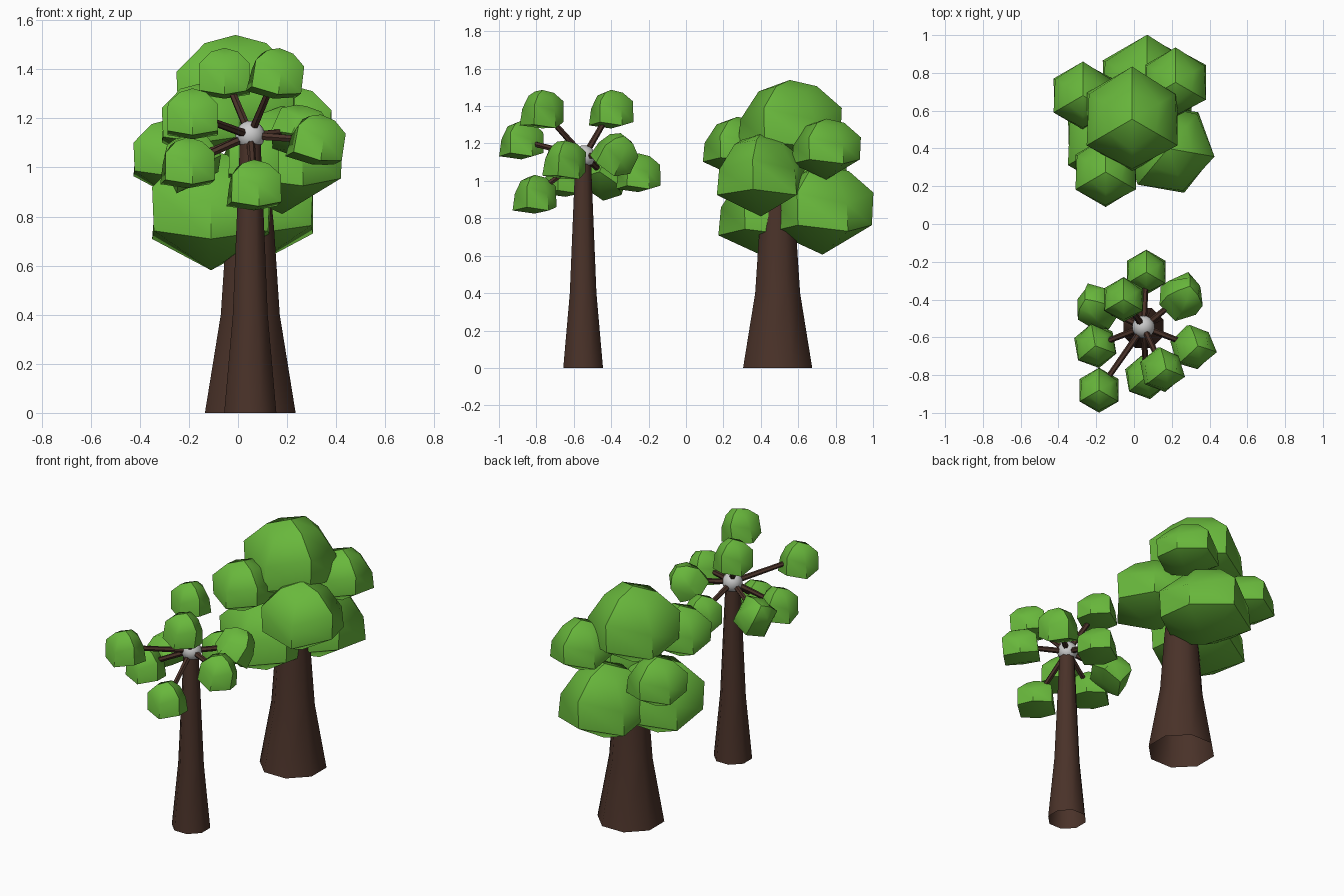
import bpy, bmesh, math
from mathutils import Vector, Matrix

if "Cube" in bpy.data.objects:
    bpy.data.objects.remove(bpy.data.objects["Cube"])


def material(name, col):
    m = bpy.data.materials.new(name)
    m.diffuse_color = (*col, 1)
    m.use_nodes = True
    m.node_tree.nodes["Principled BSDF"].inputs["Base Color"].default_value = m.diffuse_color
    return m


GREEN = material("leaf_green", (0.14, 0.48, 0.045))
BROWN = material("bark_brown", (0.068, 0.032, 0.022))


def lathe(name, profile, sides, phase=0.0, mat=None, angle=35):
    """Spin (radius, z) points around z; radius 0 makes a pole.
    A point may hold a second (radius, z) used on every other side."""
    bm = bmesh.new()
    rings = []
    for p in profile:
        ring = []
        for i in range(sides if p[0] else 1):
            r, z = p[2:] if len(p) == 4 and i % 2 else p[:2]
            a = phase + math.tau * i / sides
            ring.append(bm.verts.new((r * math.cos(a), r * math.sin(a), z)))
        rings.append(ring)
    for a, b in zip(rings, rings[1:]):
        for i in range(sides):
            j = (i + 1) % sides
            quad = [a[i % len(a)], a[j % len(a)], b[j % len(b)], b[i % len(b)]]
            bm.faces.new(list(dict.fromkeys(quad)))
    bmesh.ops.recalc_face_normals(bm, faces=bm.faces)
    me = bpy.data.meshes.new(name)
    bm.to_mesh(me)
    bm.free()
    ob = bpy.data.objects.new(name, me)
    bpy.context.collection.objects.link(ob)
    if mat:
        me.materials.append(mat)
    bpy.ops.object.select_all(action='DESELECT')
    ob.select_set(True)
    bpy.context.view_layer.objects.active = ob
    bpy.ops.object.shade_smooth_by_angle(angle=math.radians(angle))
    return ob


# Rounded cube-on-its-corner clumps: three ridges run down from the tip
BIG = [(0, .88), (.52, .76, .6, .66), (1, .34, .95, .12), (.97, -.3, 1, -.42), (0, -.88)]
SMALL = [(0, .9), (.52, .77, .62, .64), (.98, .38, .9, .05), (1, -.55, 1, -.7), (0, -.84)]


def clump(name, shape, loc, r, turn=0, tilt=(0, 0)):
    profile = [tuple(v * r for v in p) for p in shape]
    ob = lathe(name, profile, 6, math.pi / 2, GREEN, 50)
    for e in ob.data.edges:                        # crisp ridges
        if tuple(sorted(e.vertices)) in {(0, 1), (1, 7), (0, 3), (3, 9), (0, 5), (5, 11)}:
            e.use_edge_sharp = True
    ob.location = loc
    ob.rotation_euler = [math.radians(v) for v in (*tilt, turn)]


# Big tree
trunk = lathe("big_trunk", [(.2, 0), (.13, .4), (.105, .75), (.09, .9)], 8, math.pi / 8, BROWN, 50)
trunk.location = (.05, .49, 0)
for i, (x, y, z, r, turn) in enumerate([
        (-.01, .555, 1.295, .278, 0), (.07, .73, .845, .272, 0), (-.27, .68, 1.04, .18, 0),
        (.22, .75, 1.17, .185, 0), (.18, .40, 1.03, .25, 20), (-.15, .275, 1.18, .185, 0),
        (-.11, .45, .825, .277, 0)]):
    clump(f"big_leaf_clump_{i}", BIG, (x, y, z), r, turn)

# Small tree trunk and hub
HUB = Vector((.05, -.545, 1.13))
trunk = lathe("small_trunk", [(.115, 0), (.077, .4), (.045, 1.12)], 8, math.pi / 8, BROWN, 50)
trunk.location = (.05, -.55, 0)
ball = [(0 if k in (0, 12) else .06 * math.sin(math.pi * k / 12), -.06 * math.cos(math.pi * k / 12))
        for k in range(13)]
lathe("hub", ball, 20).location = HUB

# Branches with small leaf clumps
for i, (x, y, z, turn, tilt) in enumerate([
        (.065, -.255, 1.04, 0, (0, 0)), (.26, -.375, 1.15, -15, (-30, 15)),
        (.32, -.65, 1.11, 15, (0, 10)), (.155, -.77, 1.38, 10, (0, 8)),
        (.065, -.81, .925, 10, (0, 0)), (-.185, -.88, 1.215, 0, (0, 0)),
        (-.205, -.645, 1.015, 10, (0, 0)), (-.2, -.43, 1.03, 25, (-30, -25)),
        (-.055, -.4, 1.38, 0, (0, 0))]):
    end = Vector((x, y, z))
    d = end - HUB
    branch = lathe(f"branch_{i}", [(0, .04), (.017, .04), (.014, d.length), (0, d.length)], 6, 0, BROWN)
    branch.matrix_world = Matrix.Translation(HUB) @ d.to_track_quat('Z', 'Y').to_matrix().to_4x4()
    clump(f"small_leaf_clump_{i}", SMALL, end, .119, turn, tilt)
